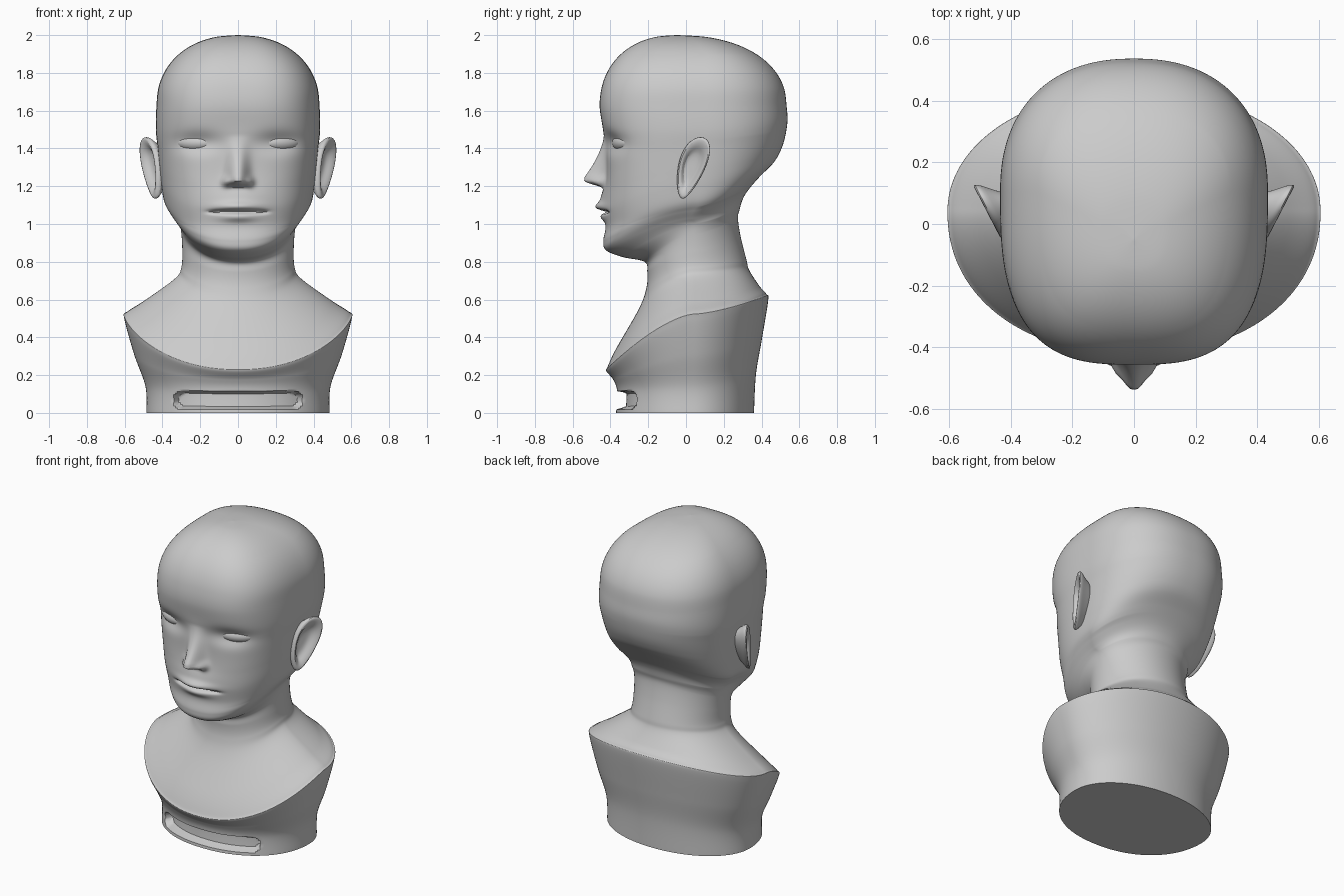
import bpy, math

if "Cube" in bpy.data.objects:
    bpy.data.objects.remove(bpy.data.objects["Cube"])

SEG, SUB = 224, 14


def smooth(ob, angle=50):
    bpy.ops.object.select_all(action='DESELECT')
    ob.select_set(True)
    bpy.context.view_layer.objects.active = ob
    bpy.ops.object.shade_smooth_by_angle(angle=math.radians(angle))


def make_object(name, rings, subsurf=0):
    """Skin a list of closed vertex rings, capping both ends."""
    n = len(rings[0])
    faces = [(k * n + i, k * n + (i + 1) % n, (k + 1) * n + (i + 1) % n, (k + 1) * n + i)
             for k in range(len(rings) - 1) for i in range(n)]
    faces.append(tuple(reversed(range(n))))
    faces.append(tuple(range((len(rings) - 1) * n, len(rings) * n)))
    mesh = bpy.data.meshes.new(name)
    mesh.from_pydata([p for r in rings for p in r], [], faces)
    ob = bpy.data.objects.new(name, mesh)
    bpy.context.collection.objects.link(ob)
    if subsurf:
        mod = ob.modifiers.new("smooth", 'SUBSURF')
        mod.levels = mod.render_levels = subsurf
    smooth(ob)
    return ob


# Cross-sections, base to brow:
# half width, front y, back y, z at front / side / back
SECTIONS = [
    (.485, -.37, .36, 0, 0, 0),
    (.49, -.365, .37, .115, .14, .2),
    (.55, -.385, .4, .175, .31, .38),
    (.602, -.422, .435, .222, .5, .595),
    (.592, -.415, .425, .245, .53, .63),
    (.5, -.37, .39, .34, .59, .67),
    (.335, -.25, .335, .55, .71, .755),
    (.3, -.21, .32, .66, .77, .81),
    (.295, -.205, .29, .745, .86, .93),
    (.3, -.22, .275, .8, .95, 1.03),
    (.31, -.335, .285, .825, 1, 1.08),
    (.33, -.422, .3, .86, 1.03, 1.13),
    (.36, -.438, .33, .91, 1.07, 1.18),
    (.39, -.425, .39, .985, 1.12, 1.25),
    (.405, -.43, .46, 1.08, 1.2, 1.32),
    (.415, -.425, .497, 1.2, 1.29, 1.38),
    (.425, -.422, .522, 1.34, 1.4, 1.45),
    (.435, -.44, .537, 1.5, 1.5, 1.54),
]


# Crown: a rounded dome closing the skull
def crown(p):
    f = max(math.cos(p), 0) ** (2 / 2.2)
    z = 1.62 + .38 * math.sin(p) ** (2 / 2.2)
    f = max(f, .008)
    return (.432 * f, -.05 - .407 * f, -.05 + .583 * f, z, z, z)


SECTIONS += [crown(math.pi / 2 * k / 7) for k in range(8)]


def spline(k, t):
    """Catmull-Rom blend between cross-sections k and k+1."""
    last = len(SECTIONS) - 1
    a, b, c, d = (SECTIONS[min(max(k + j, 0), last)] for j in (-1, 0, 1, 2))
    return [.5 * (2 * q + (r - p) * t + (2 * p - 5 * q + 4 * r - s) * t * t
                  + (3 * q - p - 3 * r + s) * t ** 3) for p, q, r, s in zip(a, b, c, d)]


def bump(x, z, cx, cz, sx, sz):
    return math.exp(-((x - cx) / sx) ** 2 - ((z - cz) / sz) ** 2)


def ease(t):
    t = min(max(t, 0), 1)
    return t * t * (3 - 2 * t)


def face_relief(x, z):
    """Forward offset of the face surface."""
    ax = abs(x)
    rise = min(max((1.47 - z) / .22, 0), 1) ** 1.3
    d = .112 * rise * ease((z - 1.185) / .045) * math.exp(-(ax / .053) ** 2.4)  # nose
    d += .032 * bump(ax, z, .062, 1.222, .022, .026)           # nostril wings
    d += .024 * bump(x, z, 0, 1.125, .14, .075)                # muzzle
    d += .030 * bump(x, z, 0, 1.092, .11, .024)                # upper lip
    d += .018 * bump(x, z, 0, 1.035, .09, .022)                # lower lip
    d -= .032 * math.exp(-(x / .15) ** 6 - ((z - 1.064) / .009) ** 2)  # mouth line
    d -= .036 * bump(ax, z, .22, 1.43, .125, .055)             # eye sockets
    return d


def slot_depth(x, z):
    """Rounded slot recessed in the front of the base."""
    dist = math.hypot(max(abs(x) - .295, 0), z - .068) - .042
    return .05 * ease(.5 - dist / .012)


def section_ring(rx, yf, yb, zf, zs, zb):
    up = min(max((zs - .95) / .5, 0), 1)                       # 0 at bust, 1 at skull
    nf, nb, yc = 2.15 + .8 * up, 2.05 + .25 * up, .04 + .06 * up
    yc = min(max(yc, yf + .3 * (yb - yf)), yf + .62 * (yb - yf))
    ring = []
    for i in range(SEG):
        a = 2 * math.pi * i / SEG
        s, c = math.sin(a), -math.cos(a)
        n = nf if c < 0 else nb
        r = (abs(s) ** n + abs(c) ** n) ** (-1 / n)
        v = r * c
        x = rx * r * s
        y = yc + (yc - yf if v < 0 else yb - yc) * v
        z = zs + ((zf if v < 0 else zb) - zs) * abs(v) ** 1.5
        if y < -.12 and z > .88:
            y -= face_relief(x, z) * min(1, (-.12 - y) / .1)
        elif c < 0 and z < .2:
            d = slot_depth(x, z)
            x, y = x - d * s * .5, y + d
        ring.append((x, y, z))
    return ring


# Head, neck and bust in one skin
rows = [section_ring(*spline(k, j / SUB)) for k in range(len(SECTIONS) - 1) for j in range(SUB)]
rows.append(section_ring(*SECTIONS[-1]))
bust = make_object("head_and_bust", rows)

# Eyes set into the sockets
for side, label in ((1, "left"), (-1, "right")):
    near = min((v.co for v in bust.data.vertices if v.co.y < 0),
               key=lambda p: (p.x - side * .22) ** 2 + (p.z - 1.43) ** 2)
    bpy.ops.mesh.primitive_uv_sphere_add(segments=48, ring_count=24, radius=1,
                                         location=(side * .22, near.y + .043, 1.43),
                                         rotation=(0, 0, side * math.radians(20)))
    eye = bpy.context.object
    eye.name = label + "_eye"
    eye.scale = (.112, .058, .048)
    smooth(eye)


# Ears: rings from the hollow out over the rim, then back to the head
def ear_ring(side, r, offset, pull):
    ring = []
    for i in range(36):
        a = 2 * math.pi * i / 36 * side
        s, c = math.sin(a), math.cos(a)
        y = .03 + r * (.092 * c * (.8 + .25 * s) + .048 * s)
        z = 1.297 + r * .165 * s
        x = .425 + .52 * (y + .05) + offset
        ring.append((side * (x + (.37 - x) * pull), y, z))
    return ring


EAR_PROFILE = [(.05, -.032, 0), (.35, -.032, 0), (.55, -.024, 0), (.68, -.002, 0),
               (.92, .01, 0), (1, .002, 0), (.99, -.016, 0), (.88, -.024, .12),
               (.72, -.03, .5), (.6, -.03, 1)]
for side, label in ((1, "left"), (-1, "right")):
    make_object(label + "_ear", [ear_ring(side, *p) for p in reversed(EAR_PROFILE)], subsurf=1)
